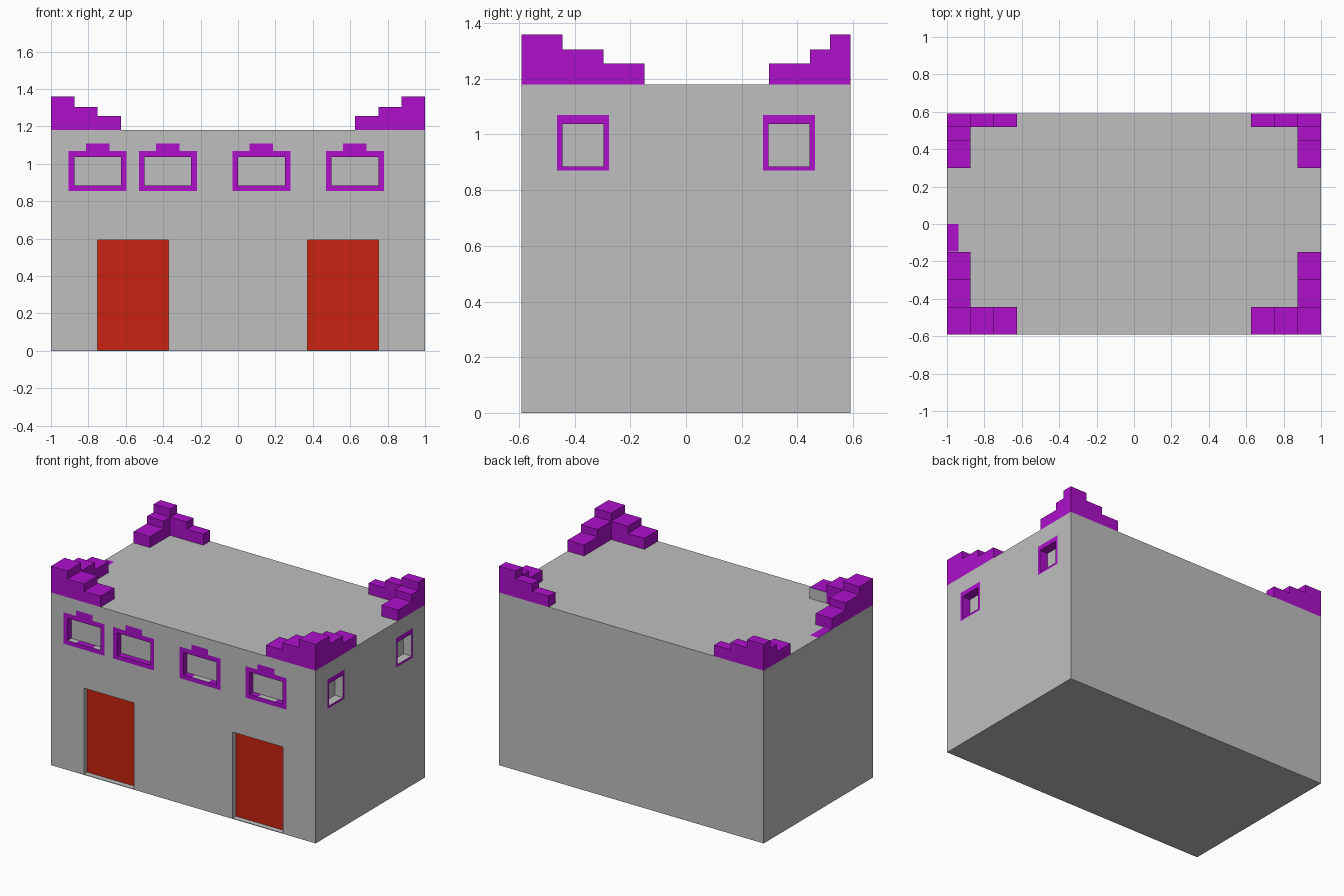
import bpy
import bmesh
from mathutils import Vector

if "Cube" in bpy.data.objects:
    bpy.data.objects.remove(bpy.data.objects["Cube"], do_unlink=True)


def material(name, rgb):
    mat = bpy.data.materials.new(name)
    mat.use_nodes = True
    mat.diffuse_color = (*rgb, 1)
    mat.node_tree.nodes["Principled BSDF"].inputs["Base Color"].default_value = (*rgb, 1)
    return mat


GREY, PURPLE, RED = 0, 1, 2
MATERIALS = [material("wall grey", (0.52, 0.52, 0.52)),
             material("trim purple", (0.42, 0.005, 0.6)),
             material("door red", (0.58, 0.016, 0.005))]
X, Y, ROOF = 1.0, 0.59, 1.18


def finish(bm, name):
    bmesh.ops.recalc_face_normals(bm, faces=bm.faces)
    mesh = bpy.data.meshes.new(name)
    bm.to_mesh(mesh)
    bm.free()
    for mat in MATERIALS:
        mesh.materials.append(mat)
    obj = bpy.data.objects.new(name, mesh)
    bpy.context.collection.objects.link(obj)


def add_box(bm, lo, hi):
    made = bmesh.ops.create_cube(bm, size=1)["verts"]
    for v in made:
        v.co = [(a + b) / 2 + c * (b - a) for a, b, c in zip(lo, hi, v.co)]
    return {f for v in made for f in v.link_faces}


def faces_in(bm, normal, rect):
    # Faces with the given normal whose centre lies in the rectangle (u0, u1, v0, v1)
    u0, u1, v0, v1 = rect
    axes = [i for i in range(3) if not normal[i]]
    found = []
    for f in bm.faces:
        c = f.calc_center_median()
        if f.normal.dot(normal) > 0.9 and u0 < c[axes[0]] < u1 and v0 < c[axes[1]] < v1:
            found.append(f)
    return found


def cut_rect(bm, normal, rect):
    # Score a rectangle into one wall of the block
    axes = [i for i in range(3) if not normal[i]]
    for k, value in enumerate(rect):
        plane = Vector((0, 0, 0))
        plane[axes[k // 2]] = 1
        faces = [f for f in bm.faces if f.normal.dot(normal) > 0.9]
        geom = set(faces)
        for f in faces:
            geom.update(f.edges)
            geom.update(f.verts)
        bmesh.ops.bisect_plane(bm, geom=list(geom), dist=1e-5,
                               plane_co=plane * value, plane_no=plane)
    bm.normal_update()


def recess(bm, normal, rect, depth, colour):
    faces = faces_in(bm, normal, rect)
    made = bmesh.ops.extrude_face_region(bm, geom=faces)["geom"]
    bmesh.ops.delete(bm, geom=faces, context="FACES")
    for item in made:
        if isinstance(item, bmesh.types.BMVert):
            item.co -= normal * depth
        elif isinstance(item, bmesh.types.BMFace):
            item.material_index = colour
    bm.normal_update()


FRONT, LEFT, UP = Vector((0, -1, 0)), Vector((1, 0, 0)), Vector((0, 0, 1))

# Painted frames, tabs and openings, listed by wall
painted, openings = [], []
for x in (-0.75, -0.375, 0.125, 0.625):
    painted.append((FRONT, (x - 0.155, x + 0.155, 0.855, 1.07)))
    painted.append((FRONT, (x - 0.063, x + 0.063, 1.07, 1.108)))
    openings.append((FRONT, (x - 0.125, x + 0.125, 0.885, 1.037), 0.04, GREY))
for y in (-0.37, 0.37):
    painted.append((LEFT, (y - 0.093, y + 0.093, 0.87, 1.07)))
    openings.append((LEFT, (y - 0.074, y + 0.074, 0.885, 1.037), 0.06, GREY))
for x in (-0.5625, 0.5625):
    openings.append((FRONT, (x - 0.19, x + 0.19, 0.004, 0.593), 0.037, RED))
painted.append((UP, (-X, -0.938, -0.147, 0.0)))

# Main building
bm = bmesh.new()
add_box(bm, (-X, -Y, 0), (X, Y, ROOF))
bm.normal_update()
for normal, rect, *rest in painted + openings:
    cut_rect(bm, normal, rect)
for normal, rect in painted:
    for f in faces_in(bm, normal, rect):
        f.material_index = PURPLE
for f in [f for n, r, *rest in openings for f in faces_in(bm, n, r)]:
    f.material_index = GREY
for opening in openings:
    recess(bm, *opening)
bmesh.ops.dissolve_limit(bm, angle_limit=0.01, verts=bm.verts, edges=bm.edges,
                         delimit={"MATERIAL"})
finish(bm, "building")

# Stepped battlements on the roof corners
STEPS = (0.18, 0.125, 0.075)
W = 0.125


def battlement(name, sx, sy, depths):
    bm = bmesh.new()
    edge = Y
    for i, (height, depth) in enumerate(zip(STEPS, depths)):
        pieces = [((X - W, edge - depth), (X, edge))]
        if i:
            pieces.append(((X - W * (i + 1), Y - depths[0]), (X - W * i, Y)))
        for a, b in pieces:
            xs, ys = sorted((sx * a[0], sx * b[0])), sorted((sy * a[1], sy * b[1]))
            faces = add_box(bm, (xs[0], ys[0], ROOF), (xs[1], ys[1], ROOF + height))
            for f in faces:
                f.material_index = PURPLE
        edge -= depth
    bm.normal_update()
    # The inner face of one low step is left unpainted
    if sx < 0 and sy < 0:
        for f in bm.faces:
            if f.normal.y > 0.9 and f.calc_center_median().x > -X + 2 * W:
                f.material_index = GREY
    finish(bm, name)


for sx, side in ((-1, "right"), (1, "left")):
    battlement("front_" + side + "_battlement", sx, -1, (0.147, 0.147, 0.147))
    battlement("back_" + side + "_battlement", sx, 1, (0.072, 0.072, 0.147))
